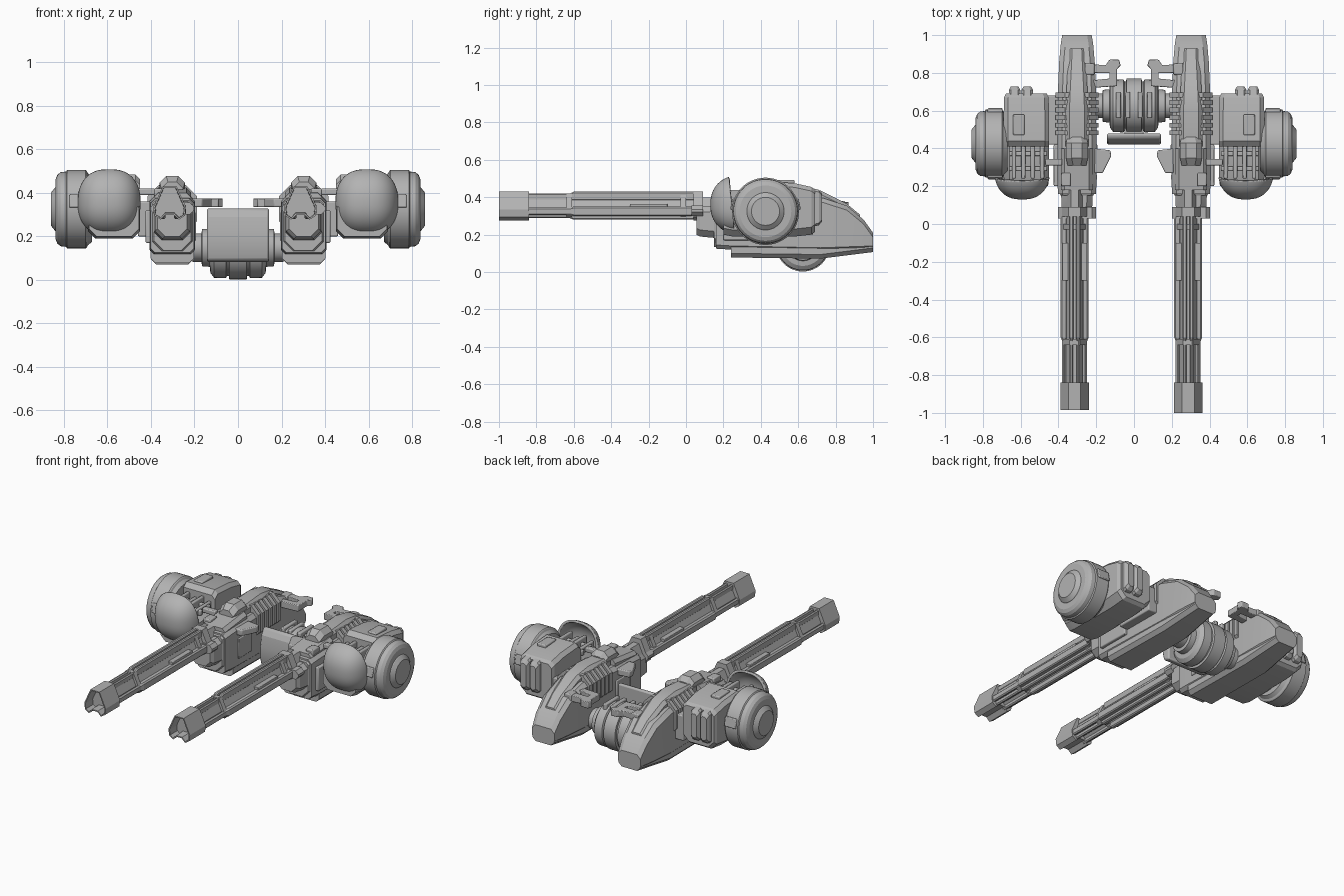
import bpy, bmesh, math
from mathutils import Matrix, Vector

default_cube = bpy.data.objects.get("Cube")
if default_cube:
    bpy.data.objects.remove(default_cube)

metal = bpy.data.materials.new("grey_metal")
metal.use_nodes = True
grey = (0.45, 0.45, 0.45, 1.0)
metal.diffuse_color = grey
metal.node_tree.nodes["Principled BSDF"].inputs["Base Color"].default_value = grey

built_objects = []


def finish(name, mesh_builder, mirror=True, bevel=0.0):
    """Turn a bmesh into an object, optionally mirrored to the other side."""
    bmesh.ops.recalc_face_normals(mesh_builder, faces=mesh_builder.faces)
    mesh = bpy.data.meshes.new(name)
    mesh_builder.to_mesh(mesh)
    mesh_builder.free()
    mesh.materials.append(metal)
    part = bpy.data.objects.new(name, mesh)
    bpy.context.collection.objects.link(part)
    if bevel:
        modifier = part.modifiers.new("bevel", "BEVEL")
        modifier.width = bevel
        modifier.segments = 2
        modifier.limit_method = "ANGLE"
    if mirror:
        modifier = part.modifiers.new("mirror", "MIRROR")
        modifier.use_mirror_merge = False
    built_objects.append(part)
    return part


def skin(rings):
    """Join matching rings of points with side faces and end caps."""
    bm = bmesh.new()
    loops = [[bm.verts.new(point) for point in ring] for ring in rings]
    count = len(loops[0])
    for first, second in zip(loops, loops[1:]):
        for i in range(count):
            j = (i + 1) % count
            bm.faces.new((first[i], first[j], second[j], second[i]))
    bm.faces.new(loops[0])
    bm.faces.new(loops[-1])
    return bm


def loft(name, center, sections, top=0.03, bottom=0.02, **options):
    """Chamfered rectangles along y; each section is y, half width, low z, high z."""
    rings = []
    for y, half, low, high in sections:
        right = [(half - bottom, low), (half, low + bottom), (half, high - top), (half - top, high)]
        left = [(-x, z) for x, z in reversed(right)]
        rings.append([(center + x, y, z) for x, z in right + left])
    return finish(name, skin(rings), **options)


def box(name, xs, ys, zs, bevel=0.006, **options):
    """Box from three ranges."""
    bm = bmesh.new()
    bmesh.ops.create_cube(bm, size=1)
    for vert in bm.verts:
        vert.co = Vector([(r[0] + r[1]) / 2 + c * (r[1] - r[0])
                          for r, c in zip((xs, ys, zs), vert.co)])
    return finish(name, bm, bevel=bevel, **options)


def prism(name, outline, axis, start, end, **options):
    """Extrude a flat outline along x, y or z."""
    def place(point, depth):
        coords = list(point)
        coords.insert("xyz".index(axis), depth)
        return coords
    return finish(name, skin([[place(p, d) for p in outline] for d in (start, end)]), **options)


def lathe(name, y, z, profile, sides=48, **options):
    """Revolve x, radius pairs around an axis along x."""
    angles = [math.tau * i / sides for i in range(sides)]
    rings = [[(x, y + r * math.cos(a), z + r * math.sin(a)) for a in angles] for x, r in profile]
    return finish(name, skin(rings), **options)


# Main hulls
GUN = 0.302
loft("hull", GUN, [(0.16, 0.1, 0.125, 0.375), (0.24, 0.105, 0.12, 0.385), (0.72, 0.1, 0.11, 0.4),
                   (0.86, 0.094, 0.115, 0.355), (0.95, 0.086, 0.118, 0.28), (1.0, 0.078, 0.12, 0.21)],
     top=0.024)
loft("keel", GUN, [(0.24, 0.1, 0.078, 0.17), (0.72, 0.097, 0.072, 0.17),
                   (1.0, 0.076, 0.107, 0.17)], top=0.01, bottom=0.022)
loft("cowl", GUN, [(0.41, 0.06, 0.36, 0.44), (0.6, 0.06, 0.36, 0.455), (0.72, 0.055, 0.36, 0.435),
                   (0.86, 0.048, 0.3, 0.365), (0.93, 0.045, 0.25, 0.307)], top=0.02)
for i in range(6):
    y = 0.47 + i * 0.04
    loft("cooling_rib", GUN, [(y, 0.114, 0.25, 0.435), (y + 0.026, 0.114, 0.25, 0.435)], top=0.05)
loft("front_deck", GUN, [(0.18, 0.085, 0.36, 0.4), (0.4, 0.085, 0.36, 0.425)], top=0.02)
loft("sight_housing", GUN, [(0.31, 0.05, 0.4, 0.45), (0.35, 0.058, 0.4, 0.478),
                            (0.43, 0.058, 0.4, 0.478), (0.46, 0.05, 0.4, 0.45)], top=0.03)
box("deck_latch", (0.335, 0.385), (0.2, 0.27), (0.38, 0.42))
box("outer_hinge", (0.39, 0.425), (0.2, 0.42), (0.17, 0.32))
box("inner_side_panel", (0.192, 0.21), (0.28, 0.42), (0.18, 0.31))
prism("inner_fin", [(0.21, 0.4), (0.125, 0.39), (0.12, 0.36), (0.165, 0.27), (0.21, 0.27)],
      "z", 0.335, 0.375, bevel=0.006)
prism("rear_bracket", [(0.26, 0.85), (0.15, 0.84), (0.13, 0.87), (0.08, 0.87), (0.07, 0.84), (0.09, 0.82),
                       (0.09, 0.73), (0.23, 0.72), (0.23, 0.76), (0.13, 0.77), (0.13, 0.8), (0.26, 0.8)],
      "z", 0.335, 0.375, bevel=0.004)
box("bracket_mount", (0.21, 0.26), (0.79, 0.85), (0.3, 0.38))

# Mantlets where the barrels enter the hulls
loft("mantlet", GUN, [(0.055, 0.068, 0.2, 0.35), (0.075, 0.08, 0.19, 0.35), (0.18, 0.085, 0.18, 0.355)],
     top=0.03, bottom=0.035)
loft("mantlet_collar", GUN, [(0.03, 0.1, 0.3, 0.355), (0.09, 0.1, 0.3, 0.355)], top=0.02)
loft("face_plate", GUN, [(0.15, 0.085, 0.135, 0.36), (0.17, 0.099, 0.13, 0.37)],
     top=0.015, bottom=0.045)


# Barrels: a slim core wrapped in separate rails, with a hollow notched muzzle
def barrel_outline(center, scale):
    right = [(0.018, -0.055), (0.042, -0.078), (0.07, -0.06), (0.075, -0.02), (0.032, 0.075)]
    outline = right + [(-x, z) for x, z in reversed(right)]
    return [(center + x * scale, 0.355 + z * scale) for x, z in outline]


for center, tip in ((-0.314, -0.985), (0.287, -1.0)):
    prism("barrel_core", barrel_outline(center, 0.6), "y", -0.9, 0.18, mirror=False)
    for side in (-1, 1):
        loft("top_rail", center + side * 0.018,
             [(-0.86, 0.009, 0.385, 0.42), (-0.62, 0.009, 0.385, 0.42),
              (-0.6, 0.012, 0.385, 0.43), (0.09, 0.012, 0.385, 0.43)],
             top=0.006, bottom=0.004, mirror=False)
        loft("side_rail", center + side * 0.056,
             [(-0.86, 0.01, 0.305, 0.345), (-0.62, 0.01, 0.305, 0.345),
              (-0.6, 0.018, 0.3, 0.35), (0.09, 0.018, 0.3, 0.35)],
             top=0.008, bottom=0.006, mirror=False)
        loft("bottom_rail", center + side * 0.033,
             [(-0.86, 0.01, 0.288, 0.315), (-0.62, 0.01, 0.288, 0.315),
              (-0.6, 0.014, 0.28, 0.315), (0.09, 0.014, 0.28, 0.315)],
             top=0.004, bottom=0.006, mirror=False)
        box("rail_clip", sorted((center + side * 0.03, center + side * 0.066)),
            (-0.3, -0.1), (0.34, 0.365), bevel=0.003, mirror=False)
    for y in (-0.64, -0.03):
        prism("barrel_band", barrel_outline(center, 0.85), "y", y, y + 0.03, mirror=False)
    prism("breech_sleeve", barrel_outline(center, 1.0), "y", 0.04, 0.09, mirror=False)
    bm = skin([[(x, y, z) for x, z in barrel_outline(center, 1.0)] for y in (tip, -0.84)])
    bmesh.ops.recalc_face_normals(bm, faces=bm.faces)
    mouth = [min(bm.faces, key=lambda face: face.calc_center_median().y)]
    bmesh.ops.inset_region(bm, faces=mouth, thickness=0.008)
    bmesh.ops.inset_region(bm, faces=mouth, thickness=0.002, depth=-0.07)
    finish("muzzle", bm, mirror=False)

# Side pods
POD = 0.57
loft("pod_body", POD, [(0.41, 0.12, 0.19, 0.46), (0.44, 0.12, 0.19, 0.485), (0.58, 0.12, 0.19, 0.475),
                       (0.67, 0.118, 0.2, 0.455), (0.69, 0.108, 0.215, 0.44)], top=0.022, bottom=0.04)
loft("pod_front", POD, [(0.2, 0.115, 0.2, 0.36), (0.25, 0.12, 0.19, 0.38), (0.42, 0.12, 0.19, 0.39)],
     bottom=0.035)
for i in range(4):
    x = 0.475 + i * 0.05
    box("pod_mechanism_bar", (x, x + 0.022), (0.24, 0.42), (0.38, 0.42 + 0.02 * (i % 2)))
for y in (0.28, 0.36):
    box("pod_cross_link", (0.46, 0.66), (y, y + 0.025), (0.38, 0.415))
box("pod_top_hatch", (0.58, 0.64), (0.47, 0.58), (0.465, 0.492))
for x in (0.565, 0.632):
    loft("pod_rear_slab", x, [(0.67, 0.03, 0.24, 0.45), (0.71, 0.03, 0.25, 0.44),
                              (0.728, 0.02, 0.27, 0.42)], top=0.012, bottom=0.012)
box("pod_mount", (0.39, 0.46), (0.42, 0.68), (0.2, 0.36))
box("pod_linkage", (0.38, 0.47), (0.31, 0.345), (0.39, 0.42))

# Squarish domed shells on the pod fronts
bm = bmesh.new()
bmesh.ops.create_uvsphere(bm, u_segments=64, v_segments=40, radius=1)
for vert in bm.verts:
    vert.co = [math.copysign(abs(c) ** power, c) for c, power in zip(vert.co, (0.8, 1.0, 0.88))]
bmesh.ops.transform(bm, matrix=Matrix.Translation((0.592, 0.272, 0.36))
                    @ Matrix.Diagonal((0.147, 0.142, 0.155, 1)), verts=bm.verts)
for point, normal in (((0, 0.25, 0.3), (0, 1, 0.1)), ((0, 0, 0.225), (0, 0, -1))):
    everything = bm.verts[:] + bm.edges[:] + bm.faces[:]
    bmesh.ops.bisect_plane(bm, geom=everything, plane_co=point, plane_no=normal, clear_outer=True)
shell = finish("pod_shell", bm)
shell.modifiers.new("thickness", "SOLIDIFY").thickness = 0.015

# Outer drums
DRUM_Y, DRUM_Z = 0.425, 0.325
lathe("drum", DRUM_Y, DRUM_Z,
      [(0.67, 0.15), (0.69, 0.165), (0.695, 0.176), (0.7, 0.18), (0.785, 0.18), (0.79, 0.173),
       (0.815, 0.17), (0.83, 0.158), (0.838, 0.138), (0.838, 0.1), (0.842, 0.098), (0.86, 0.075)])
for angle in (12, 168):
    bm = bmesh.new()
    bmesh.ops.create_cube(bm, size=1)
    clip = (Matrix.Translation((0.735, DRUM_Y, DRUM_Z)) @ Matrix.Rotation(math.radians(angle), 4, "X")
            @ Matrix.Translation((0, 0.177, 0)) @ Matrix.Diagonal((0.08, 0.02, 0.06, 1)))
    bmesh.ops.transform(bm, matrix=clip, verts=bm.verts)
    finish("drum_clip", bm, bevel=0.005)

# Central roller, axle and curved shield
half_profile = [(0.21, 0.065), (0.168, 0.065), (0.165, 0.085), (0.13, 0.088), (0.127, 0.115),
                (0.11, 0.138), (0.055, 0.14), (0.05, 0.13), (0.042, 0.13), (0.04, 0.145)]
lathe("center_roller", 0.625, 0.148, half_profile + [(-x, r) for x, r in reversed(half_profile)],
      mirror=False)
prism("center_shield", [(0.48, 0.08), (0.435, 0.09), (0.422, 0.14), (0.42, 0.22), (0.432, 0.29),
                        (0.455, 0.328), (0.48, 0.33)], "x", -0.143, 0.143, mirror=False, bevel=0.01)
box("shield_strut", (-0.05, 0.05), (0.46, 0.55), (0.12, 0.2), mirror=False)
for x in (0.02, 0.07):
    box("roller_clamp", (x, x + 0.025), (0.56, 0.7), (0.24, 0.3))

# Smooth round surfaces while keeping crisp edges
bpy.ops.object.select_all(action="DESELECT")
for part in built_objects:
    part.select_set(True)
bpy.context.view_layer.objects.active = built_objects[0]
bpy.ops.object.shade_smooth_by_angle(angle=math.radians(20))
